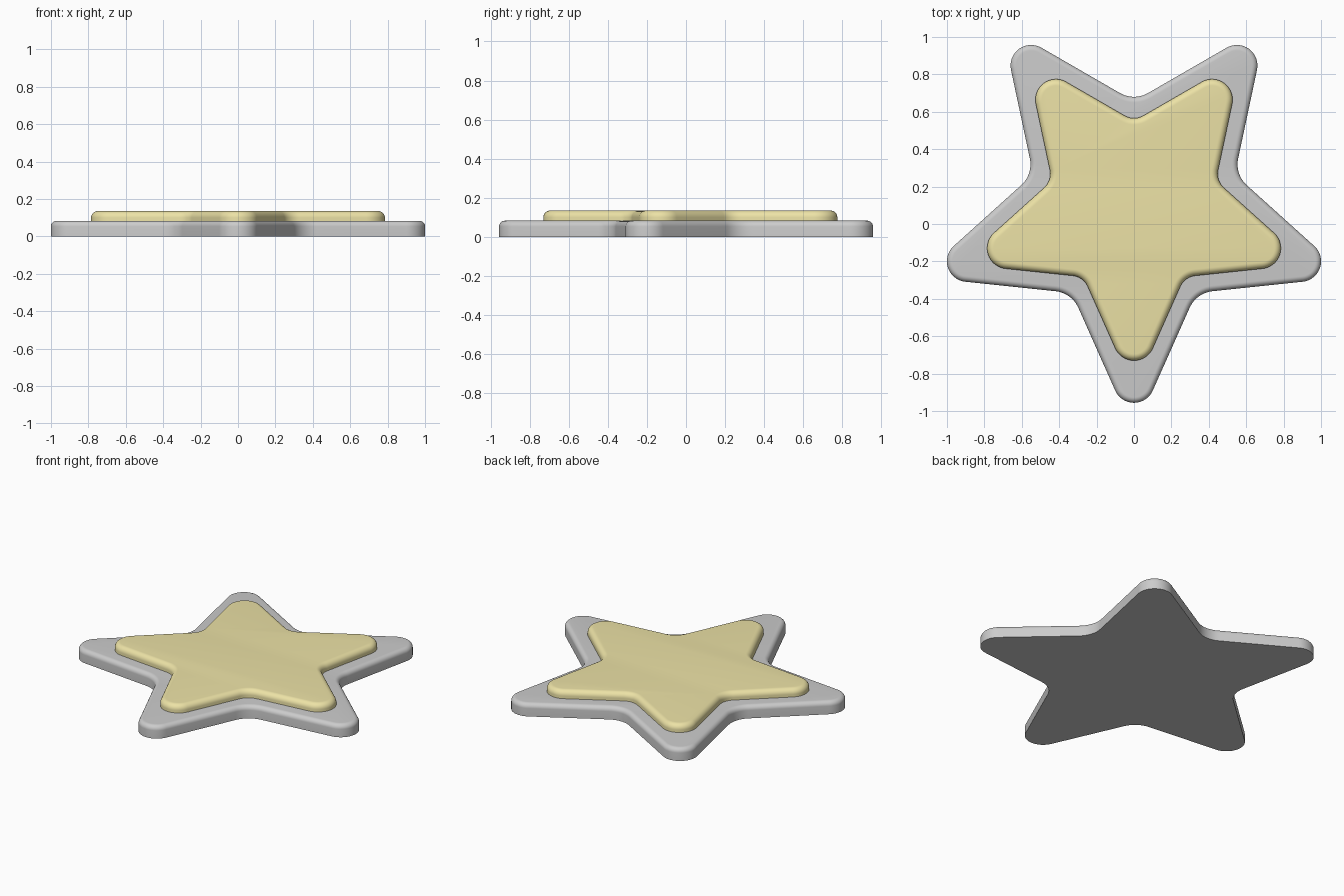
import bpy, bmesh
from math import sin, cos, radians, pi

if "Cube" in bpy.data.objects:
    bpy.data.objects.remove(bpy.data.objects["Cube"])

HALF = radians(24)       # half angle of each star point
CENTRE_Y = 0.09          # star centre, so the bounding box is centred


def star_outline(tip, r, fillet, inset):
    """Rounded star: tip circles of radius r at distance tip, filleted notches."""
    notch = (tip + r / sin(HALF)) * sin(HALF) / sin(radians(120))
    notch_c = notch + fillet / sin(radians(60))
    pts = []
    for k in range(5):
        a = radians(-90 + 72 * k)
        for i in range(17):
            t = a + radians(-66 + 132 * i / 16)
            pts.append((tip * cos(a) + (r - inset) * cos(t),
                        tip * sin(a) + (r - inset) * sin(t)))
        b = a + radians(36)
        for i in range(11):
            t = b + radians(30 - 60 * i / 10)
            pts.append((notch_c * cos(b) - (fillet + inset) * cos(t),
                        notch_c * sin(b) - (fillet + inset) * sin(t)))
    return pts


def star_plate(name, tip, r, fillet, z0, z1, bevel):
    """Star slab with a sharp bottom rim and a rounded top rim."""
    levels = [(0, z0)]
    for i in range(9):
        t = i / 8 * pi / 2
        levels.append((bevel * (1 - cos(t)), z1 - bevel * (1 - sin(t))))
    bm = bmesh.new()
    rings = [[bm.verts.new((x, y + CENTRE_Y, z))
              for x, y in star_outline(tip, r, fillet, inset)]
             for inset, z in levels]
    for low, high in zip(rings, rings[1:]):
        n = len(low)
        for i in range(n):
            j = (i + 1) % n
            bm.faces.new((low[i], low[j], high[j], high[i]))
    bm.faces.new(rings[-1])
    bm.faces.new(rings[0][::-1])
    mesh = bpy.data.meshes.new(name)
    bm.to_mesh(mesh)
    bm.free()
    obj = bpy.data.objects.new(name, mesh)
    bpy.context.collection.objects.link(obj)
    bpy.ops.object.select_all(action='DESELECT')
    obj.select_set(True)
    bpy.context.view_layer.objects.active = obj
    bpy.ops.object.shade_smooth_by_angle(angle=radians(35))
    return obj


# Grey base plate
star_plate("star_base", 0.936, 0.11, 0.15, 0.0, 0.083, 0.03)

# Yellow raised star, set into the base
face = star_plate("star_face", 0.71, 0.11, 0.10, 0.02, 0.135, 0.035)
yellow = bpy.data.materials.new("yellow")
yellow.diffuse_color = (0.84, 0.76, 0.38, 1)
yellow.use_nodes = True
yellow.node_tree.nodes["Principled BSDF"].inputs["Base Color"].default_value = yellow.diffuse_color
face.data.materials.append(yellow)
